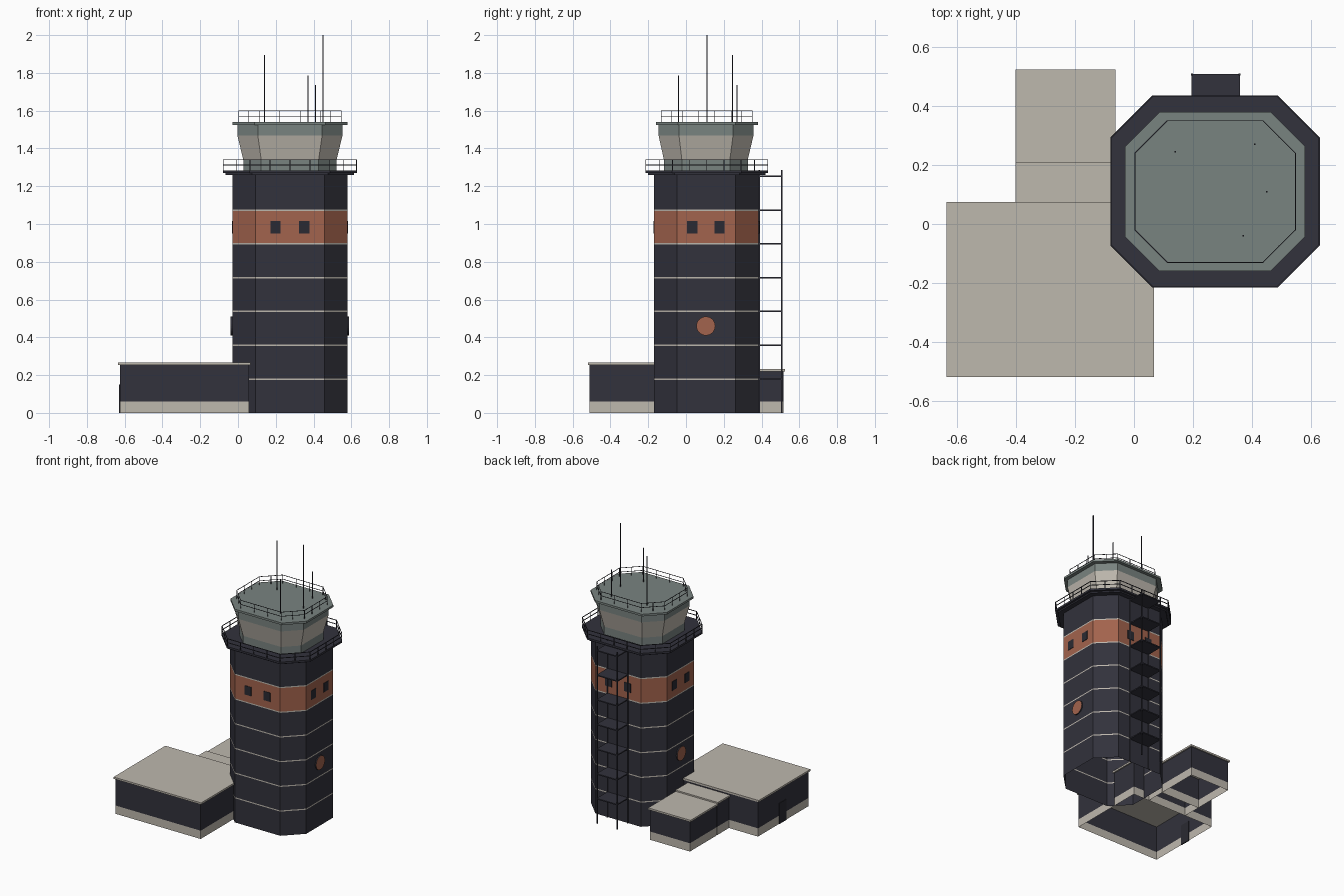
import bpy, bmesh, math
from mathutils import Vector

if "Cube" in bpy.data.objects:
    bpy.data.objects.remove(bpy.data.objects["Cube"])


def material(name, r, g, b):
    lin = [((c / 255 + 0.055) / 1.055) ** 2.4 for c in (r, g, b)]
    m = bpy.data.materials.new(name)
    m.diffuse_color = (*lin, 1)
    m.use_nodes = True
    m.node_tree.nodes["Principled BSDF"].inputs["Base Color"].default_value = m.diffuse_color
    return m


NAVY = material("dark navy", 50, 50, 60)
BEIGE = material("warm beige", 190, 184, 174)
ORANGE = material("brick orange", 162, 99, 77)
GREY = material("green grey", 121, 131, 128)
BLACK = material("window dark", 42, 42, 50)


def finish(name, bm, mats):
    bmesh.ops.recalc_face_normals(bm, faces=bm.faces)
    me = bpy.data.meshes.new(name)
    bm.to_mesh(me)
    bm.free()
    for m in mats:
        me.materials.append(m)
    ob = bpy.data.objects.new(name, me)
    bpy.context.collection.objects.link(ob)
    return ob


def octagon(x, y, cut):
    """Rectangle with chamfered corners; x and y are (low, high)."""
    (a, b), (c, d) = x, y
    return [(a + cut, c), (b - cut, c), (b, c + cut), (b, d - cut),
            (b - cut, d), (a + cut, d), (a, d - cut), (a, c + cut)]


def rect(x, y):
    return [(x[0], y[0]), (x[1], y[0]), (x[1], y[1]), (x[0], y[1])]


def loft(name, rings, mats, index=None, bottom=True):
    """Skin a stack of (outline, z) rings; index gives a material per band."""
    bm = bmesh.new()
    vs = [[bm.verts.new((px, py, z)) for px, py in pts] for pts, z in rings]
    n = len(vs[0])
    for k in range(len(vs) - 1):
        for i in range(n):
            j = (i + 1) % n
            f = bm.faces.new((vs[k][i], vs[k][j], vs[k + 1][j], vs[k + 1][i]))
            f.material_index = index[k] if index else 0
    top = bm.faces.new(vs[-1])
    top.material_index = index[-1] if index else 0
    if bottom:
        bm.faces.new(vs[0][::-1])
    return finish(name, bm, mats)


def box(name, x, y, z, mat):
    return loft(name, [(rect(x, y), z[0]), (rect(x, y), z[1])], [mat])


def beam(bm, p, q, w):
    """Square bar between two points."""
    p, q = Vector(p), Vector(q)
    d = q - p
    rot = d.to_track_quat('Z', 'Y').to_matrix().to_4x4()
    ret = bmesh.ops.create_cube(bm, size=1)
    for v in ret["verts"]:
        v.co = rot @ Vector((v.co.x * w, v.co.y * w, v.co.z * d.length)) + (p + q) / 2


def railing(name, pts, z0, z1, splits, w):
    bm = bmesh.new()
    for i, p in enumerate(pts):
        q = pts[(i + 1) % len(pts)]
        for z in ((z0 + z1) / 2, z1):
            beam(bm, (*p, z), (*q, z), w)
        n = splits[i % 2]
        for k in range(n):
            c = Vector(p).lerp(Vector(q), k / n)
            beam(bm, (c.x, c.y, z0), (c.x, c.y, z1), w)
    finish(name, bm, [NAVY])


# Tower shaft: navy floors, thin beige stripes, one orange floor
shaft = octagon((-0.03, 0.58), (-0.17, 0.385), 0.123)
rings, bands = [(shaft, 0)], []
for k in range(1, 7):
    z = 0.179 * k
    rings += [(shaft, z - 0.004), (shaft, z + 0.004)]
    bands += [2 if k == 6 else 0, 1]
rings.append((shaft, 1.262))
bands.append(0)
loft("tower_shaft", rings, [NAVY, BEIGE, ORANGE], bands, bottom=False)

# Paired windows on the four main sides of the orange floor
for s in (-1, 1):
    cx, cy = 0.275 + s * 0.076, 0.105 + s * 0.072
    for tag, y in (("front", -0.17), ("back", 0.385)):
        box(tag + "_window", (cx - 0.027, cx + 0.027), (y - 0.003, y + 0.003), (0.95, 1.015), BLACK)
    for tag, x in (("left", -0.03), ("right", 0.58)):
        box(tag + "_window", (x - 0.003, x + 0.003), (cy - 0.027, cy + 0.027), (0.95, 1.015), BLACK)

# Plain round plates on the left and right sides
for tag, x in (("left", -0.034), ("right", 0.584)):
    bm = bmesh.new()
    bmesh.ops.create_cone(bm, cap_ends=True, segments=32, radius1=0.05, radius2=0.05, depth=0.009)
    for v in bm.verts:
        v.co = Vector((x + v.co.z, 0.105 + v.co.x, 0.46 + v.co.y))
    bm.normal_update()
    for f in bm.faces:
        f.material_index = 0 if abs(f.normal.x) > 0.5 else 1
    finish(tag + "_round_plate", bm, [ORANGE, NAVY])

# Walkway deck with a slightly narrower underside
deck = octagon((-0.08, 0.63), (-0.215, 0.435), 0.142)
under = octagon((-0.065, 0.615), (-0.2, 0.42), 0.138)
loft("walkway_deck", [(under, 1.26), (under, 1.27), (deck, 1.27), (deck, 1.284)], [NAVY])
railing("walkway_railing", octagon((-0.078, 0.628), (-0.213, 0.433), 0.142),
        1.284, 1.34, (4, 2), 0.004)

# Control cab: grey sill, flared beige glazing, grey head band
low = octagon((0.028, 0.522), (-0.117, 0.327), 0.095)
high = octagon((-0.003, 0.553), (-0.145, 0.357), 0.108)
loft("control_cab", [(low, 1.284), (low, 1.34), (high, 1.468), (high, 1.527)],
     [GREY, BEIGE], [0, 1, 0])

# Cab roof plate and its railing
lid = octagon((-0.03, 0.58), (-0.16, 0.38), 0.117)
loft("cab_roof", [(lid, 1.525), (lid, 1.54)], [GREY])
railing("roof_railing", octagon((0.003, 0.547), (-0.13, 0.35), 0.11), 1.54, 1.6, (3, 2), 0.003)

# Roof antennas
for i, (x, y, top) in enumerate([(0.14, 0.245, 1.895), (0.41, 0.27, 1.735),
                                 (0.45, 0.11, 2.0), (0.37, -0.04, 1.785)]):
    box("antenna_%d" % (i + 1), (x - 0.0025, x + 0.0025), (y - 0.0025, y + 0.0025), (1.54, top), NAVY)

# Rear escape frame: four posts and a landing at each floor
bm = bmesh.new()
for x in (0.197, 0.358):
    for y in (0.388, 0.507):
        beam(bm, (x, y, 0), (x, y, 1.285), 0.007)
finish("escape_frame_posts", bm, [NAVY])
for k in range(1, 8):
    z = 0.179 * k
    box("escape_landing_%d" % k, (0.195, 0.36), (0.385, 0.509), (z - 0.004, z + 0.004), NAVY)


def building(name, x, y, top, over):
    """Open-bottomed walls with a beige plinth, plus a thin roof slab."""
    r = rect(x, y)
    loft(name + "_walls", [(r, 0), (r, 0.06), (r, top - 0.012)], [BEIGE, NAVY], [0, 1], bottom=False)
    ox, oy = over
    box(name + "_roof", ox, oy, (top - 0.013, top), BEIGE)


# Low buildings beside the tower
building("main_building", (-0.625, 0.058), (-0.51, 0.068), 0.267, ((-0.635, 0.067), (-0.518, 0.075)))
building("rear_building", (-0.392, -0.073), (0.21, 0.515), 0.232, ((-0.402, -0.063), (0.205, 0.523)))
building("link_building", (-0.392, -0.073), (0.068, 0.205), 0.242, ((-0.402, -0.063), (0.07, 0.21)))

# Door on the left wall of the main building
box("side_door", (-0.629, -0.622), (-0.25, -0.17), (0, 0.15), BLACK)
